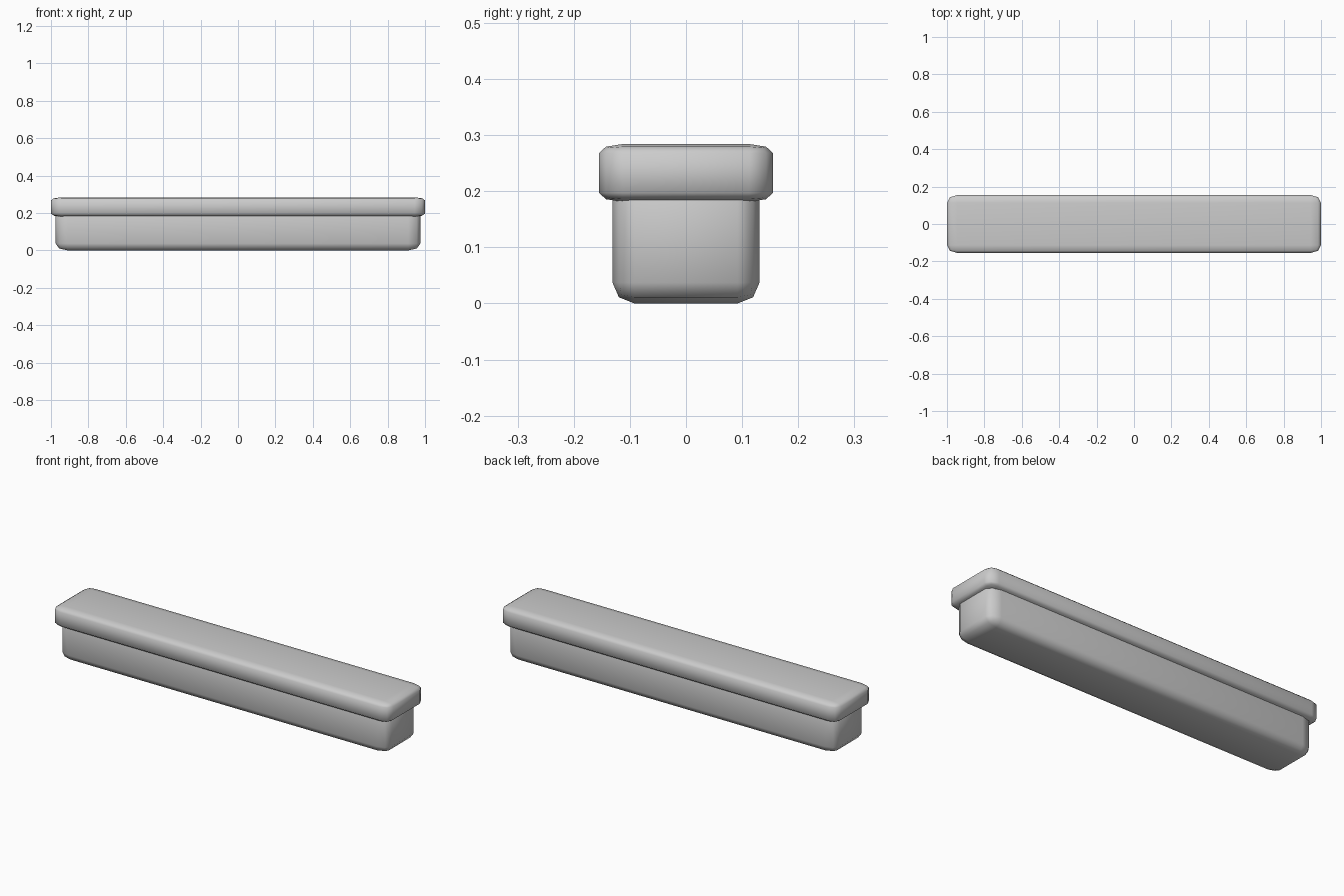
import bpy
import bmesh
import math

if "Cube" in bpy.data.objects:
    bpy.data.objects.remove(bpy.data.objects["Cube"])


def rounded_box(name, size, z_min, radius):
    """Box with edges rounded in two steps; radius may differ per axis."""
    bm = bmesh.new()
    bmesh.ops.create_cube(bm, size=1)
    # Size in units of the radius, bevel by one unit, then scale back
    bmesh.ops.scale(bm, vec=[s / r for s, r in zip(size, radius)], verts=bm.verts)
    bmesh.ops.bevel(bm, geom=bm.edges[:], offset=1.0, segments=2,
                    profile=0.5, affect='EDGES')
    bmesh.ops.scale(bm, vec=radius, verts=bm.verts)
    bmesh.ops.translate(bm, vec=(0, 0, z_min + size[2] / 2), verts=bm.verts)
    bmesh.ops.recalc_face_normals(bm, faces=bm.faces)
    mesh = bpy.data.meshes.new(name)
    bm.to_mesh(mesh)
    bm.free()
    obj = bpy.data.objects.new(name, mesh)
    bpy.context.collection.objects.link(obj)
    bpy.ops.object.select_all(action='DESELECT')
    obj.select_set(True)
    bpy.context.view_layer.objects.active = obj
    bpy.ops.object.shade_smooth_by_angle(angle=math.radians(60))
    return obj


# Box body, its top edge tucked inside the lid
rounded_box("box_body", (1.95, 0.262, 0.235), 0.0, (0.065, 0.039, 0.037))

# Overhanging lid
rounded_box("lid", (2.0, 0.31, 0.103), 0.181, (0.055, 0.042, 0.016))
